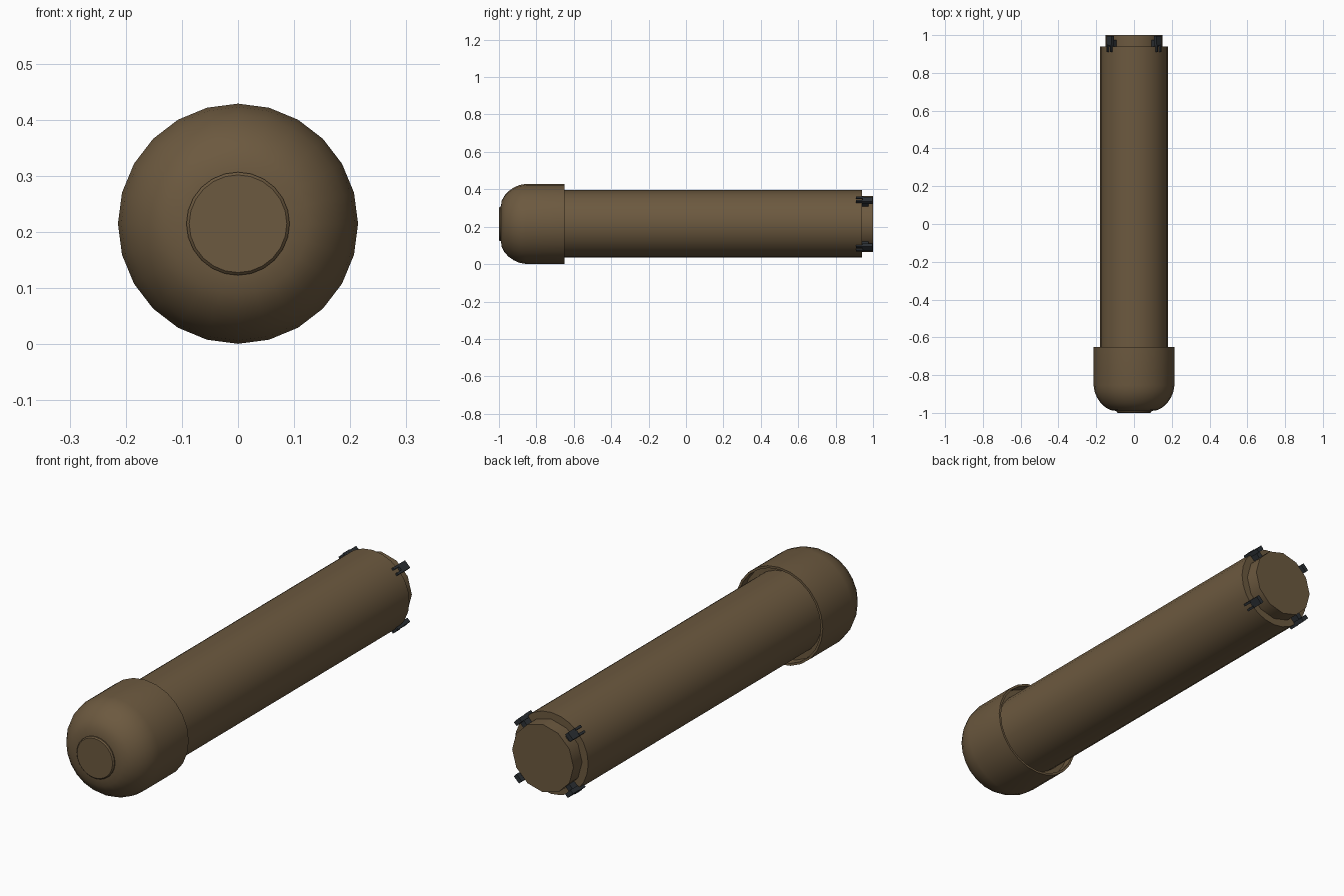
import bpy, bmesh, math
from mathutils import Matrix, Vector

if "Cube" in bpy.data.objects:
    bpy.data.objects.remove(bpy.data.objects["Cube"])

ZC = 0.215  # height of the long axis


def material(name, rgb):
    m = bpy.data.materials.new(name)
    m.diffuse_color = (*rgb, 1)
    m.use_nodes = True
    m.node_tree.nodes["Principled BSDF"].inputs["Base Color"].default_value = m.diffuse_color
    return m


brown = material("brown", (0.15, 0.1, 0.05))
dark = material("dark_metal", (0.025, 0.03, 0.035))


def finish(bm, name, mat, smooth=True):
    bmesh.ops.recalc_face_normals(bm, faces=bm.faces)
    me = bpy.data.meshes.new(name)
    bm.to_mesh(me)
    bm.free()
    me.materials.append(mat)
    ob = bpy.data.objects.new(name, me)
    bpy.context.collection.objects.link(ob)
    if smooth:
        bpy.ops.object.select_all(action='DESELECT')
        ob.select_set(True)
        bpy.context.view_layer.objects.active = ob
        bpy.ops.object.shade_smooth_by_angle(angle=math.radians(35))
    return ob


def lathe(name, profile, sides, mat):
    """Turn (radius, y) points about the long axis; open ends are capped."""
    bm = bmesh.new()
    rings = []
    for r, y in profile:
        rings.append([bm.verts.new((r * math.sin(2 * math.pi * i / sides), y,
                                    ZC + r * math.cos(2 * math.pi * i / sides)))
                      for i in range(sides)])
    for a, b in zip(rings, rings[1:]):
        for i in range(sides):
            j = (i + 1) % sides
            bm.faces.new((a[i], a[j], b[j], b[i]))
    bm.faces.new(rings[0])
    bm.faces.new(rings[-1])
    return finish(bm, name, mat)


# Domed front cap with a recessed rear rim
lathe("front_cap", [(0.09, -0.99), (0.125, -0.985), (0.152, -0.97), (0.176, -0.948),
                    (0.195, -0.92), (0.208, -0.89), (0.214, -0.855), (0.214, -0.65),
                    (0.204, -0.65), (0.204, -0.69), (0.17, -0.69)], 24, brown)

# Raised disc on the nose
lathe("nose_disc", [(0.092, -0.985), (0.092, -0.995), (0.087, -1.0)], 24, brown)

# Long tube
lathe("tube", [(0.18, -0.70), (0.18, 0.94)], 24, brown)

# Stepped rear plug
lathe("rear_plug", [(0.15, 0.93), (0.15, 1.0)], 12, brown)


# Four forked clips, each placed diagonally around the plug
def add_box(bm, lo, hi, rot):
    lo, hi = Vector(lo), Vector(hi)
    size, mid = hi - lo, (lo + hi) / 2
    bmesh.ops.create_cube(bm, size=1, matrix=Matrix.Translation((0, 0, ZC)) @ rot
                          @ Matrix.Translation(mid) @ Matrix.Diagonal((*size, 1)))


for k in range(4):
    rot = Matrix.Rotation(math.radians(45 + 90 * k), 4, 'Y')
    bm = bmesh.new()
    add_box(bm, (-0.018, 0.945, 0.168), (0.018, 0.996, 0.187), rot)   # bridge
    add_box(bm, (-0.012, 0.935, 0.140), (0.012, 0.975, 0.170), rot)   # foot
    for s in (-1, 1):                                                  # prongs
        xs = sorted((s * 0.008, s * 0.018))
        add_box(bm, (xs[0], 0.91, 0.174), (xs[1], 0.95, 0.189), rot)
    finish(bm, f"clip_{k + 1}", dark, smooth=False)
